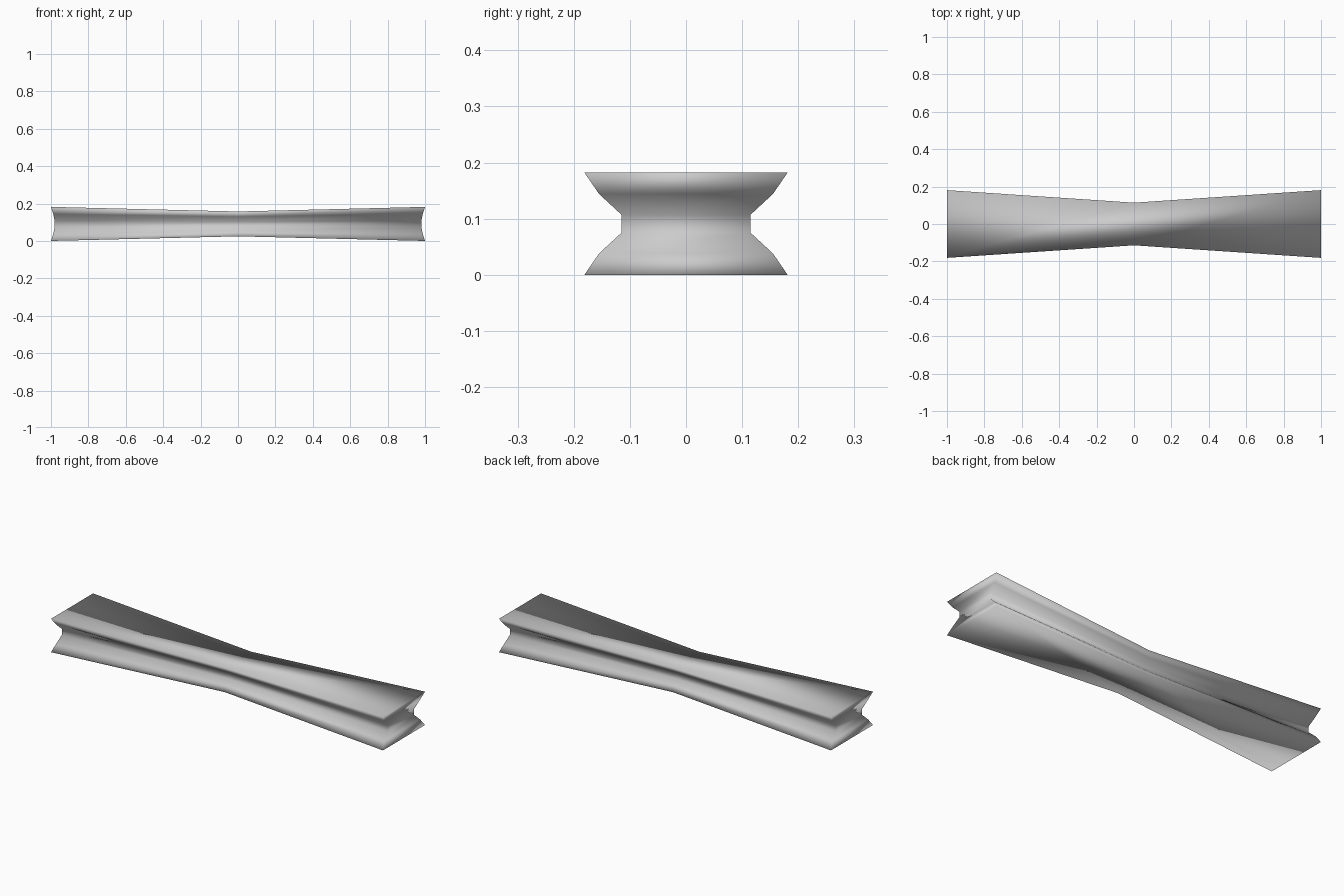
import bpy, bmesh

if "Cube" in bpy.data.objects:
    bpy.data.objects.remove(bpy.data.objects["Cube"])

# One plain grey for the whole bar
grey = bpy.data.materials.new("grey")
grey.diffuse_color = (0.6, 0.6, 0.6, 1)
grey.use_nodes = True
grey.node_tree.nodes["Principled BSDF"].inputs["Base Color"].default_value = grey.diffuse_color

H = 0.182                     # height at the ends
MID_Y, MID_Z = 0.63, 0.73     # shrink of the cross-section at the waist

# Levels from bottom to top: height, half length, half width
half = [(0.0, 1.0, 0.181), (0.038, 0.988, 0.155), (0.075, 0.98, 0.115)]
levels = half + [(H - z, x, y) for z, x, y in reversed(half)]

bm = bmesh.new()
rings = []
for z, x, y in levels:
    wz = H / 2 + (z - H / 2) * MID_Z
    wy = y * MID_Y
    outline = [(-x, -y, z), (0, -wy, wz), (x, -y, z),
               (x, y, z), (0, wy, wz), (-x, y, z)]
    rings.append([bm.verts.new(p) for p in outline])

# Grooved sides and ends
for low, high in zip(rings, rings[1:]):
    for i in range(6):
        j = (i + 1) % 6
        bm.faces.new((low[i], low[j], high[j], high[i]))

# Top and bottom, each folded at the waist
for ring in (rings[0], rings[-1]):
    bm.faces.new((ring[0], ring[1], ring[4], ring[5]))
    bm.faces.new((ring[1], ring[2], ring[3], ring[4]))

bmesh.ops.recalc_face_normals(bm, faces=bm.faces)
for f in bm.faces:
    f.smooth = True

mesh = bpy.data.meshes.new("waisted_bar")
bm.to_mesh(mesh)
bm.free()
mesh.materials.append(grey)
bar = bpy.data.objects.new("waisted_bar", mesh)
bpy.context.collection.objects.link(bar)
